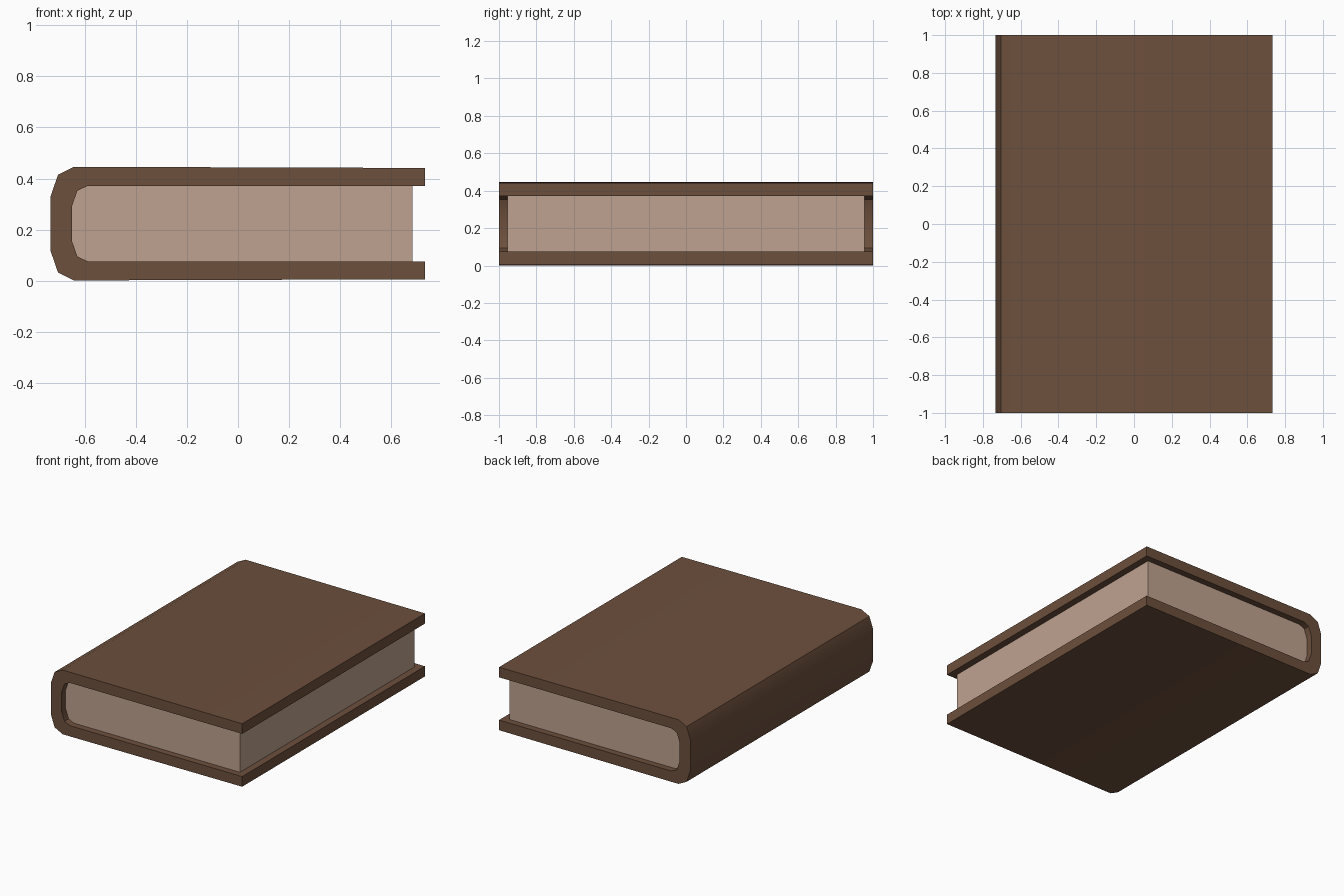
import bpy
import bmesh
import math

if "Cube" in bpy.data.objects:
    bpy.data.objects.remove(bpy.data.objects["Cube"])

MID = 0.2235  # mid height of the book


def material(name, rgb):
    m = bpy.data.materials.new(name)
    m.diffuse_color = (*rgb, 1)
    m.use_nodes = True
    m.node_tree.nodes["Principled BSDF"].inputs["Base Color"].default_value = m.diffuse_color
    return m


def mirrored(half):
    """Complete a profile (x, height above middle) with its lower mirror image."""
    return [(x, MID + h) for x, h in half] + [(x, MID - h) for x, h in reversed(half)]


def extrude_sections(name, sections, half_depth, mat):
    """Extrude touching polygon sections (x, z) along y as one closed solid."""
    bm = bmesh.new()
    faces = [bm.faces.new([bm.verts.new((x, -half_depth, z)) for x, z in s]) for s in sections]
    bmesh.ops.remove_doubles(bm, verts=bm.verts, dist=1e-5)
    res = bmesh.ops.extrude_face_region(bm, geom=bm.faces[:], use_keep_orig=True)
    for v in res["geom"]:
        if isinstance(v, bmesh.types.BMVert):
            v.co.y = half_depth
    bmesh.ops.recalc_face_normals(bm, faces=bm.faces)
    me = bpy.data.meshes.new(name)
    bm.to_mesh(me)
    bm.free()
    me.materials.append(mat)
    ob = bpy.data.objects.new(name, me)
    bpy.context.collection.objects.link(ob)
    bpy.ops.object.select_all(action='DESELECT')
    ob.select_set(True)
    bpy.context.view_layer.objects.active = ob
    bpy.ops.object.shade_smooth_by_angle(angle=math.radians(30))
    return ob


leather = material("brown cover", (0.152, 0.079, 0.046))
paper = material("cream pages", (0.52, 0.365, 0.28))

# Cover: boards and rounded spine, a strip between outer and inner profiles
outer = mirrored([(0.732, 0.218), (-0.642, 0.2225), (-0.705, 0.191), (-0.734, 0.107)])
inner = mirrored([(0.732, 0.148), (-0.588, 0.148), (-0.629, 0.129), (-0.651, 0.066)])
strip = [[outer[i], outer[i + 1], inner[i + 1], inner[i]] for i in range(len(outer) - 1)]
extrude_sections("cover", strip, 1.0, leather)

# Page block: fills the cover's inner profile, set back from the three open edges
pages = mirrored([(0.684, 0.148), (-0.588, 0.148), (-0.629, 0.129), (-0.651, 0.066)])
extrude_sections("pages", [pages], 0.955, paper)
